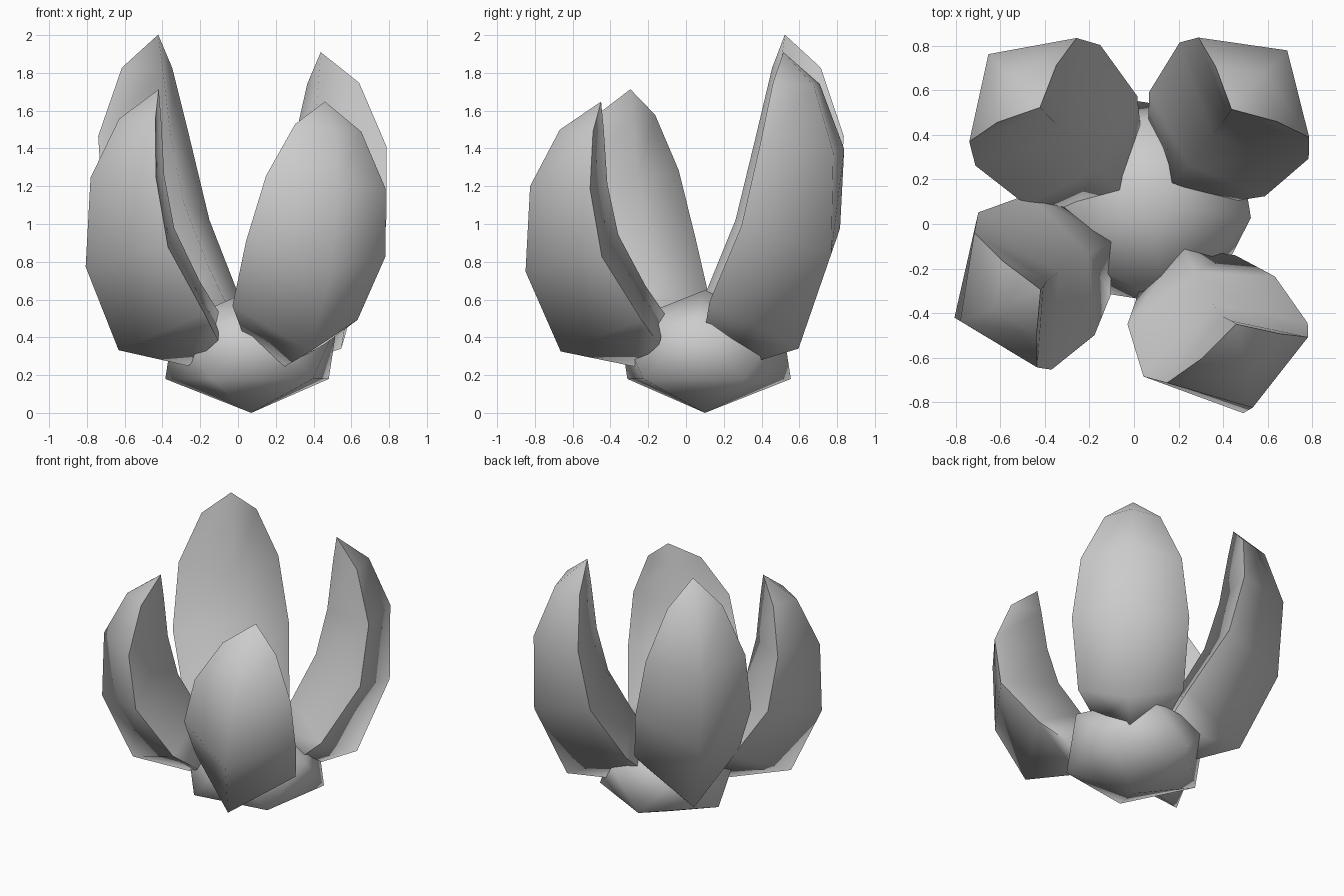
import bpy, bmesh
from math import radians
from mathutils import Matrix, Vector

if "Cube" in bpy.data.objects:
    bpy.data.objects.remove(bpy.data.objects["Cube"], do_unlink=True)

# One plain grey for the whole flower
grey = bpy.data.materials.new("plain_grey")
grey.use_nodes = True
grey.diffuse_color = (0.6, 0.6, 0.6, 1)
grey.node_tree.nodes["Principled BSDF"].inputs["Base Color"].default_value = (0.6, 0.6, 0.6, 1)


def add_object(name, bm, smooth_angle):
    bmesh.ops.recalc_face_normals(bm, faces=bm.faces)
    mesh = bpy.data.meshes.new(name)
    bm.to_mesh(mesh)
    bm.free()
    mesh.materials.append(grey)
    obj = bpy.data.objects.new(name, mesh)
    bpy.context.collection.objects.link(obj)
    bpy.ops.object.select_all(action="DESELECT")
    obj.select_set(True)
    bpy.context.view_layer.objects.active = obj
    bpy.ops.object.shade_smooth_by_angle(angle=radians(smooth_angle))
    return obj


# Petal cross-sections from base to tip, as (outward, height) points:
# outer ridge, side edges, inner ridge, then half the width
SECTIONS = [
    ((0.08, -0.16), (0.015, -0.02), (-0.09, 0.11), 0.225),
    ((0.49, -0.08), (0.16, 0.125), (0.03, 0.27), 0.35),
    ((0.70, 0.345), (0.405, 0.465), (0.19, 0.54), 0.39),
    ((0.69, 0.80), (0.465, 0.82), (0.26, 0.81), 0.335),
    ((0.535, 1.10), (0.41, 1.11), (0.29, 1.10), 0.185),
]
TIP = (0.31, 0, 1.25)


def petal(name, base, azimuth, height, roll, lean):
    """Four-sided curved petal; local x points outward, z up."""
    bm = bmesh.new()
    rings = []
    for outer, side, inner, half in SECTIONS:
        points = [(outer[0], 0, outer[1]), (side[0], half, side[1]),
                  (inner[0], 0, inner[1]), (side[0], -half, side[1])]
        rings.append([bm.verts.new(p) for p in points])
    bm.faces.new(rings[0])
    for low, high in zip(rings, rings[1:]):
        for i in range(4):
            j = (i + 1) % 4
            bm.faces.new((low[i], low[j], high[j], high[i]))
    tip = bm.verts.new(TIP)
    for i in range(4):
        bm.faces.new((rings[-1][i], rings[-1][(i + 1) % 4], tip))
    # Lean slides the upper sections outward without lowering them
    slope = Matrix.Identity(4)
    slope[0][2] = lean
    place = (Matrix.Translation(Vector(base))
             @ Matrix.Rotation(radians(azimuth), 4, "Z")
             @ Matrix.Rotation(radians(-roll), 4, "X")
             @ slope
             @ Matrix.Diagonal((1, 1, height, 1)))
    bm.transform(place)
    return add_object(name, bm, 85)


petal("front_left_petal", (0.24, -0.195, 0.405), -72, 1.0, 6, 0)
petal("front_right_petal", (-0.185, -0.11, 0.415), 205, 1.04, 3, -0.015)
petal("back_right_petal", (-0.117, 0.207, 0.44), 134, 1.25, 0, 0.083)
petal("back_left_petal", (0.22, 0.235, 0.435), 48, 1.18, 1, 0.03)

# Faceted core that the petals grow from
bm = bmesh.new()
bmesh.ops.create_icosphere(bm, subdivisions=1, radius=1)
bm.transform(Matrix.Translation((0.07, 0.10, 0.325))
             @ Matrix.Rotation(radians(-9), 4, "Z")
             @ Matrix.Diagonal((0.515, 0.515, 0.325, 1)))
add_object("core", bm, 85)
